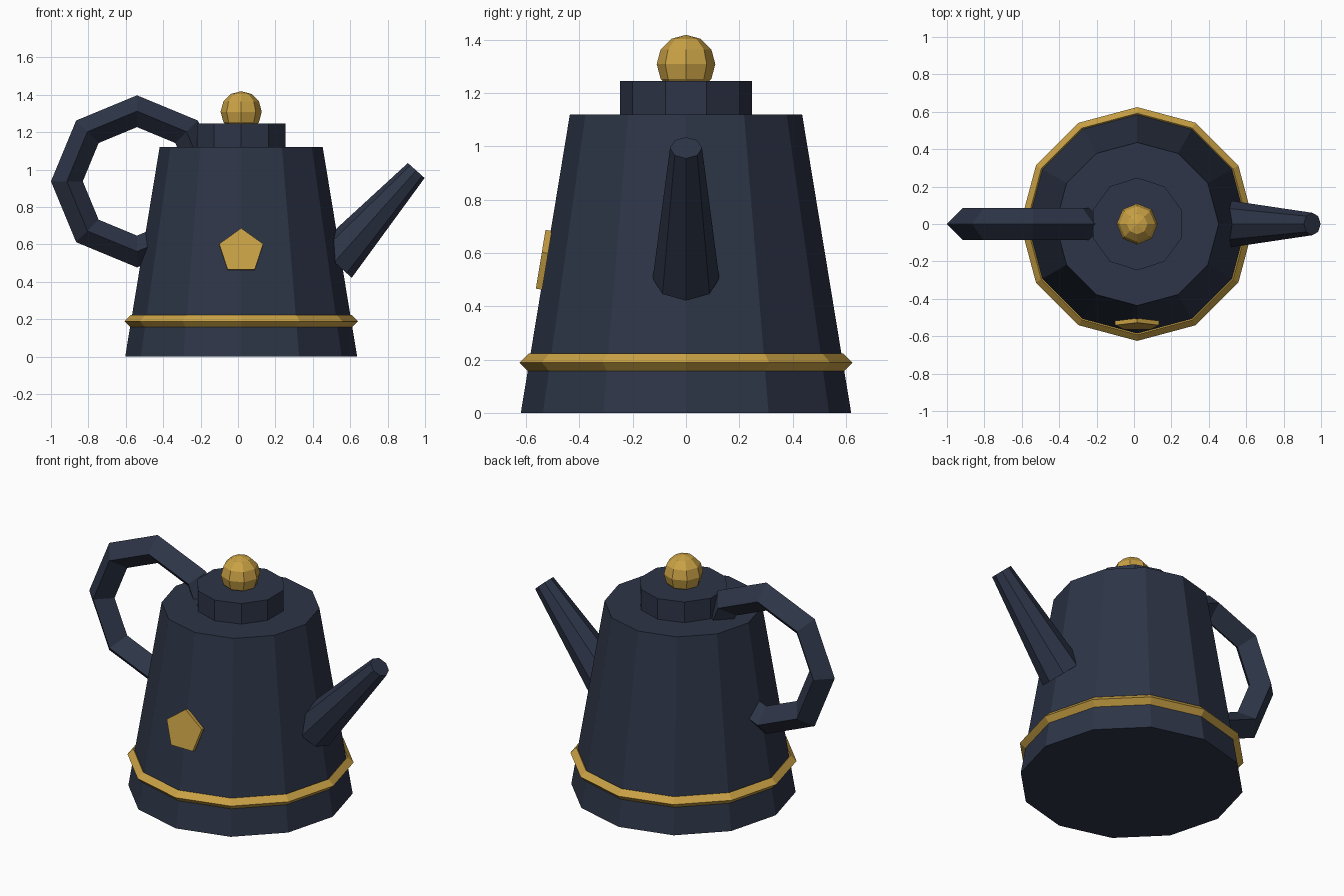
import bpy
import math

if "Cube" in bpy.data.objects:
    bpy.data.objects.remove(bpy.data.objects["Cube"])

CX = 0.017  # axis of the pot


def material(name, color):
    m = bpy.data.materials.new(name)
    m.diffuse_color = (*color, 1)
    m.use_nodes = True
    m.node_tree.nodes["Principled BSDF"].inputs["Base Color"].default_value = m.diffuse_color
    return m


navy = material("dark navy", (0.026, 0.035, 0.063))
gold = material("gold", (0.59, 0.36, 0.06))


def finish(name, mat):
    ob = bpy.context.object
    ob.name = name
    ob.data.materials.append(mat)
    return ob


def cone(name, mat, sides, r1, r2, depth, loc, rot=(0, 0, 0)):
    bpy.ops.mesh.primitive_cone_add(vertices=sides, radius1=r1, radius2=r2,
                                    depth=depth, location=loc, rotation=rot)
    return finish(name, mat)


def ring(name, mat, major_sides, major, minor, loc, rot=(0, 0, 0)):
    bpy.ops.mesh.primitive_torus_add(major_segments=major_sides, minor_segments=4,
                                     major_radius=major, minor_radius=minor,
                                     location=loc, rotation=rot)
    return finish(name, mat)


# Tapered body, lid and knob
H, R1, R2 = 1.12, 0.62, 0.436
cone("body", navy, 12, R1, R2, H, (CX, 0, H / 2))
cone("lid", navy, 10, 0.248, 0.248, 0.135, (CX, 0, 1.1775))
bpy.ops.mesh.primitive_uv_sphere_add(segments=8, ring_count=6, radius=0.11,
                                     location=(CX, 0, 1.309))
finish("lid_knob", gold)

# Gold band round the base
ring("base_band", gold, 12, 0.592, 0.033, (CX, 0, 0.189))

# Loop handle, partly sunk in the body
ring("handle", navy, 8, 0.375, 0.085, (-0.54, 0, 0.937), (math.pi / 2, 0, 0))

# Tapered spout between its base and tip centres
(x0, z0), (x1, z1) = (0.515, 0.505), (0.953, 0.995)
cone("spout", navy, 8, 0.125, 0.06, math.hypot(x1 - x0, z1 - z0),
     ((x0 + x1) / 2, 0, (z0 + z1) / 2), (0, math.atan2(x1 - x0, z1 - z0), 0))

# Five-sided badge leaning with the front wall
lean = math.atan2(R1 - R2, H)
zb = 0.563
yb = -(R1 - (R1 - R2) * zb / H) - 0.008
cone("front_badge", gold, 5, 0.1236, 0.1236, 0.024, (CX, yb, zb),
     (math.pi / 2 - lean, 0, 0))
